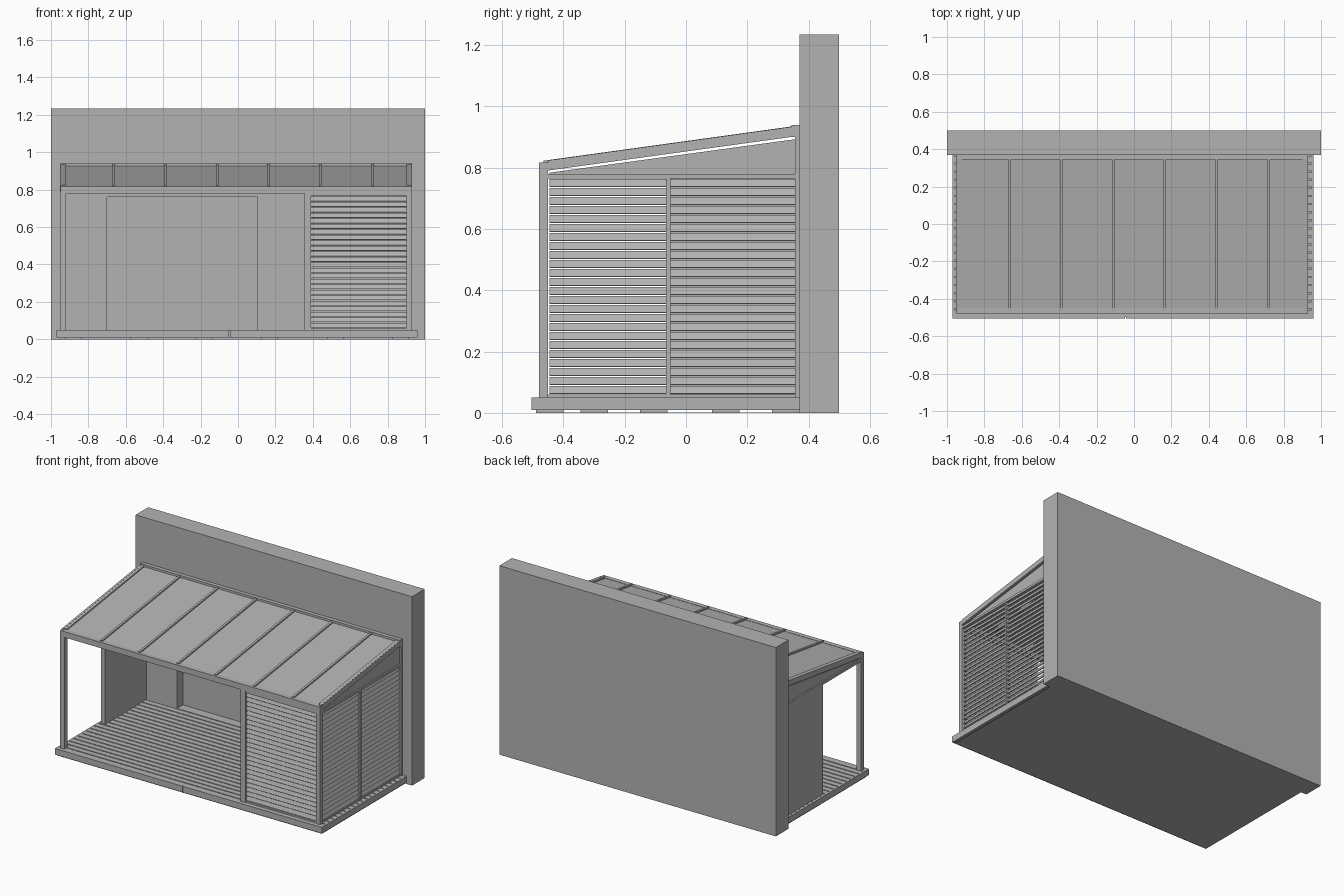
import bpy, bmesh, math
from mathutils import Matrix, Vector

cube = bpy.data.objects.get("Cube")
if cube:
    bpy.data.objects.remove(cube)

grey = bpy.data.materials.new("light grey")
grey.use_nodes = True
COLOUR = (0.45, 0.45, 0.45, 1)
grey.diffuse_color = COLOUR
grey.node_tree.nodes["Principled BSDF"].inputs["Base Color"].default_value = COLOUR


def finish(name, bm):
    bmesh.ops.recalc_face_normals(bm, faces=bm.faces)
    mesh = bpy.data.meshes.new(name)
    bm.to_mesh(mesh)
    bm.free()
    mesh.materials.append(grey)
    obj = bpy.data.objects.new(name, mesh)
    bpy.context.collection.objects.link(obj)
    return obj


def add_box(bm, x, y, z, tilt=None):
    """Add a box from (min, max) ranges, optionally rotated about its centre."""
    spans = (x, y, z)
    centre = Vector([(a + b) / 2 for a, b in spans])
    size = Vector([b - a for a, b in spans])
    turn = tilt if tilt else Matrix.Identity(4)
    bmesh.ops.create_cube(bm, size=1, matrix=Matrix.Translation(centre) @ turn
                          @ Matrix.Diagonal(size).to_4x4())


def box(name, x, y, z):
    bm = bmesh.new()
    add_box(bm, x, y, z)
    return finish(name, bm)


def side_profile(name, points, x):
    """Extrude a (y, z) outline between two x positions."""
    bm = bmesh.new()
    face = bm.faces.new([bm.verts.new((x[0], y, z)) for y, z in points])
    ext = bmesh.ops.extrude_face_region(bm, geom=[face])
    moved = [v for v in ext["geom"] if isinstance(v, bmesh.types.BMVert)]
    bmesh.ops.translate(bm, verts=moved, vec=(x[1] - x[0], 0, 0))
    return finish(name, bm)


LEFT, RIGHT = (-0.95, -0.92), (0.90, 0.93)
FRONT, BACK = (-0.48, -0.45), (0.355, 0.37)
DECK = 0.05


def roof_z(y):
    return 0.82 + (y + 0.48) * 0.138


def sloped(name, x, y, top, bottom):
    """A strip that follows the roof pitch, with offsets from the roof line."""
    a, b = y
    side_profile(name, [(a, roof_z(a) + bottom), (b, roof_z(b) + bottom),
                        (b, roof_z(b) + top), (a, roof_z(a) + top)], x)


# House wall with a shallow doorway recess
wall = box("house_wall", (-1, 1), (0.37, 0.5), (0, 1.235))
cutter = box("doorway_cutter", (-0.7, 0.105), (0.3, 0.43), (DECK, 0.76))
cutter.hide_render = True
cutter.hide_set(True)
cut = wall.modifiers.new("doorway", "BOOLEAN")
cut.object = cutter
cut.solver = "EXACT"

# Base, pads and deck boards
box("base_sheet", (-0.96, 0.95), (-0.49, 0.37), (0, 0.002))
bm = bmesh.new()
for y in (-0.445, -0.30, -0.105, 0.13, 0.325):
    for i in range(6):
        x = -0.88 + i * 0.35
        add_box(bm, (x - 0.045, x + 0.045), (y - 0.045, y + 0.045), (0.002, 0.012))
finish("deck_pads", bm)
box("deck_underlay", (-0.96, 0.95), (-0.49, 0.37), (0.01, 0.035))
bm = bmesh.new()
boards = 20
pitch = 0.866 / boards
for i in range(boards):
    y = -0.496 + i * pitch
    add_box(bm, (-0.96, 0.95), (y, y + pitch - 0.007), (0.035, DECK))
finish("deck_boards", bm)
box("front_fascia_a", (-0.97, -0.047), (-0.505, -0.496), (0.01, DECK))
box("front_fascia_b", (-0.043, 0.96), (-0.505, -0.496), (0.01, DECK))
for name, x in (("left_fascia", (-0.97, -0.96)), ("right_fascia", (0.95, 0.96))):
    box(name, x, (-0.496, 0.37), (0.01, DECK))

# Posts and beams
box("front_beam", (LEFT[0], RIGHT[1]), FRONT, (0.78, 0.818))
box("wall_beam", (LEFT[0], RIGHT[1]), (0.345, 0.37), (0.90, 0.94))
box("front_middle_post", (0.355, 0.39), FRONT, (DECK, 0.78))
for side, x in (("left", LEFT), ("right", RIGHT)):
    box(side + "_front_post", x, FRONT, (DECK, 0.78))
    box(side + "_back_post", x, BACK, (DECK, 0.90))
    box(side + "_side_beam", x, (-0.45, 0.355), (0.765, 0.78))
    sloped(side + "_roof_beam", x, (-0.45, 0.355), 0, -0.033)
    mid = (x[0] + x[1]) / 2
    side_profile(side + "_gable_panel",
                 [(-0.445, 0.78), (0.355, 0.78), (0.355, 0.893), (-0.445, 0.784)],
                 (mid - 0.006, mid + 0.006))

# Solid panel on the open side
box("left_wall_panel", LEFT, (-0.06, 0.355), (DECK, 0.765))

# Glazed roof with raised bars
sloped("roof_glass", (-0.93, 0.91), (-0.45, 0.35), -0.008, -0.016)
for i, x in enumerate((-0.944, -0.665, -0.389, -0.111, 0.163, 0.44, 0.72, 0.918)):
    sloped("roof_bar_%d" % (i + 1), (x - 0.007, x + 0.007), (-0.465, 0.35), 0.001, -0.033)

# Louvre screens
SLATS, LOW, HIGH = 24, 0.06, 0.765
STEP = (HIGH - LOW) / SLATS
ANGLE = math.radians(22)


def front_louvre(name, x):
    bm = bmesh.new()
    for i in range(SLATS):
        z = LOW + (i + 0.5) * STEP
        add_box(bm, x, (-0.468, -0.463), (z - 0.0125, z + 0.0125),
                Matrix.Rotation(-ANGLE, 4, "X"))
    finish(name, bm)


def side_louvre(name, y):
    bm = bmesh.new()
    for i in range(SLATS):
        z = LOW + (i + 0.5) * STEP
        add_box(bm, (0.913, 0.918), y, (z - 0.0125, z + 0.0125),
                Matrix.Rotation(-ANGLE, 4, "Y"))
    finish(name, bm)


front_louvre("front_louvre", (0.39, 0.90))
side_louvre("side_louvre_front", (-0.445, -0.065))
side_louvre("side_louvre_back", (-0.05, 0.355))
box("side_louvre_post", (0.903, 0.927), (-0.065, -0.05), (DECK, 0.765))
box("front_louvre_sill", (0.39, 0.90), (-0.475, -0.455), (DECK, 0.06))
box("front_louvre_head", (0.39, 0.90), (-0.475, -0.455), (0.765, 0.78))
box("side_louvre_sill", (0.905, 0.925), (-0.45, 0.355), (DECK, 0.06))
